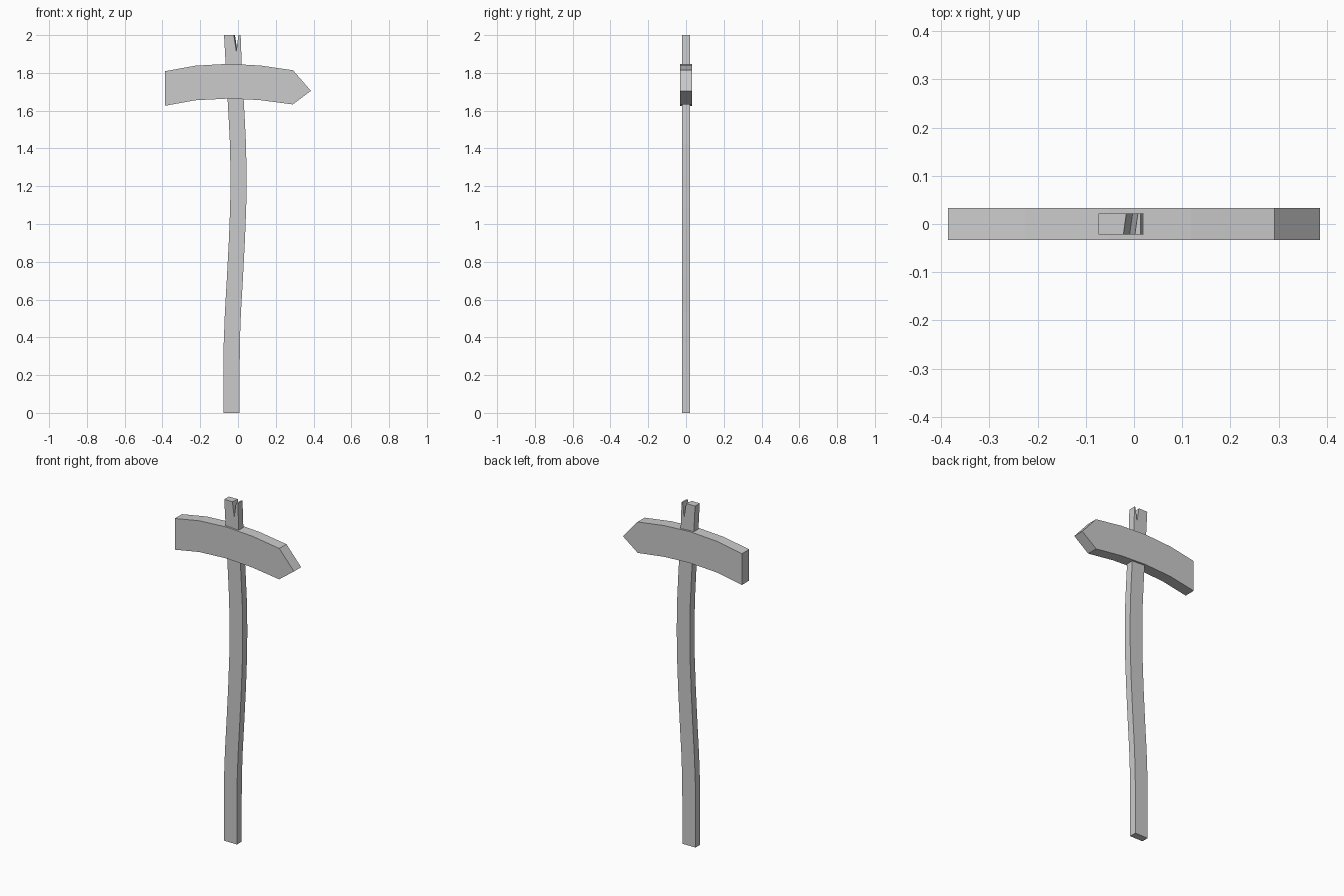
import bpy
import bmesh

if "Cube" in bpy.data.objects:
    bpy.data.objects.remove(bpy.data.objects["Cube"])


def extruded_profile(name, front, back, half_depth):
    """Solid between a front and a back outline, both given as (x, z) points."""
    bm = bmesh.new()
    f = [bm.verts.new((x, -half_depth, z)) for x, z in front]
    b = [bm.verts.new((x, half_depth, z)) for x, z in back]
    bm.faces.new(f)
    bm.faces.new(b[::-1])
    n = len(f)
    for i in range(n):
        j = (i + 1) % n
        bm.faces.new((f[i], b[i], b[j], f[j]))
    bmesh.ops.recalc_face_normals(bm, faces=bm.faces)
    # split the concave caps into clean triangles
    bmesh.ops.triangulate(bm, faces=[p for p in bm.faces if len(p.verts) > 4])
    mesh = bpy.data.meshes.new(name)
    bm.to_mesh(mesh)
    bm.free()
    obj = bpy.data.objects.new(name, mesh)
    bpy.context.collection.objects.link(obj)
    return obj


# Crooked post: centre line (x, z) with constant width, split at the top
centre = [(-0.034, 0), (-0.033, 0.37), (-0.027, 0.53), (-0.016, 0.72),
          (-0.006, 0.91), (0.001, 1.09), (0.003, 1.25), (0.000, 1.42),
          (-0.008, 1.58), (-0.016, 1.72), (-0.023, 1.85)]
half_width = 0.0425
right = [(x + half_width, z) for x, z in centre]
left = [(x - half_width, z) for x, z in reversed(centre)]


def post_outline(shift):
    notch = [(0.014, 2.0), (0.005 + shift, 2.0),
             (-0.006 + shift, 1.915), (-0.019 + shift, 2.0), (-0.074, 2.0)]
    return right + notch + left


extruded_profile("post", post_outline(-0.003), post_outline(0.003), 0.0215)

# Bowed arrow board
board = [(-0.386, 1.626), (-0.226, 1.655), (-0.05, 1.664), (0.116, 1.656),
         (0.290, 1.633), (0.386, 1.705), (0.291, 1.814), (0.118, 1.839),
         (-0.05, 1.848), (-0.226, 1.838), (-0.386, 1.809)]
extruded_profile("arrow_board", board, board, 0.033)
